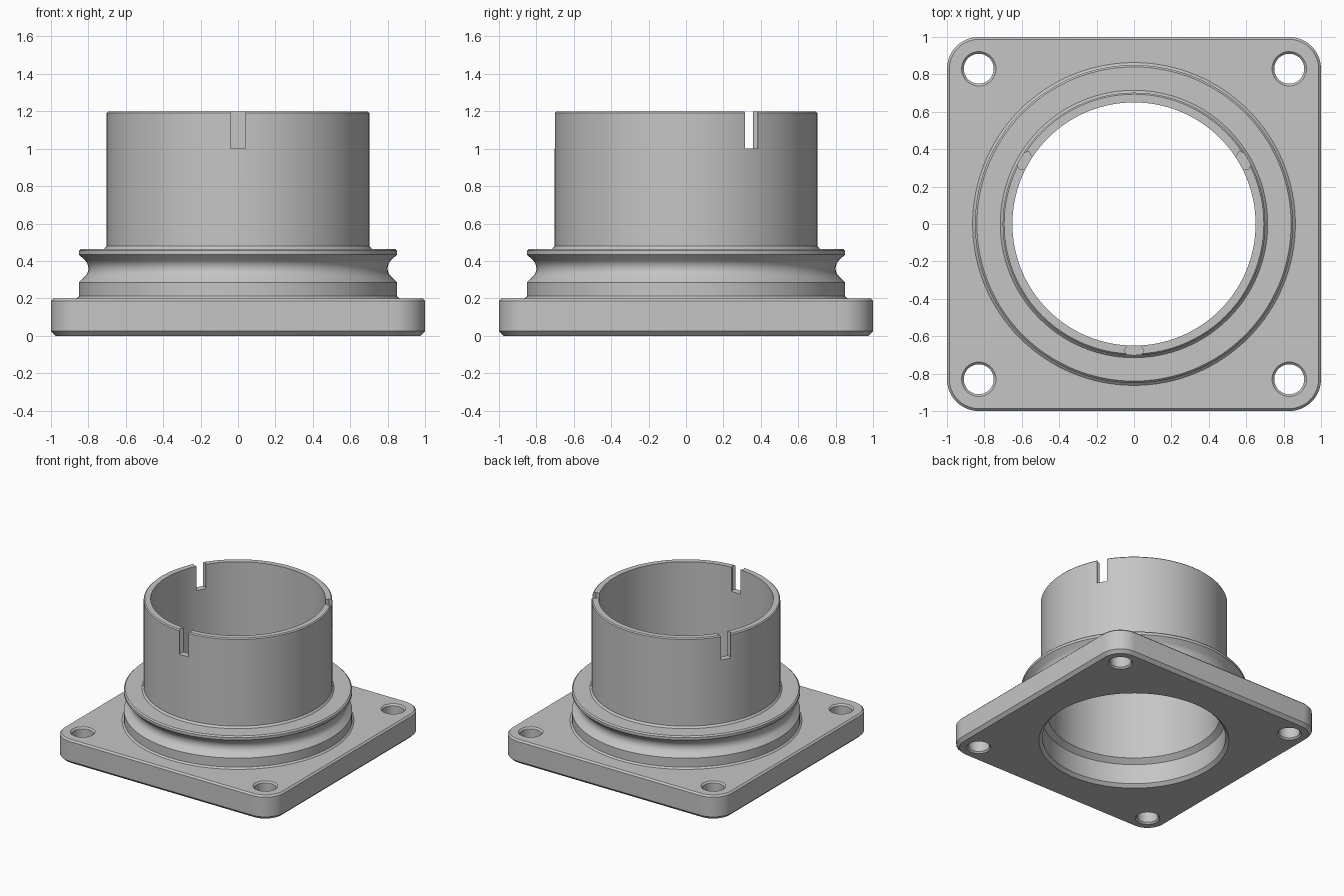
import bpy
import bmesh
from math import sin, cos, pi, radians
from mathutils import Matrix

SEGMENTS = 128

cube = bpy.data.objects.get("Cube")
if cube:
    bpy.data.objects.remove(cube, do_unlink=True)

grey = bpy.data.materials.new("plain_grey")
grey.use_nodes = True
colour = (0.56, 0.56, 0.56, 1)
grey.diffuse_color = colour
grey.node_tree.nodes["Principled BSDF"].inputs["Base Color"].default_value = colour


def loft(name, rings):
    """Closed solid through a stack of equal-length rings, bottom to top."""
    bm = bmesh.new()
    loops = [[bm.verts.new(p) for p in ring] for ring in rings]
    n = len(loops[0])
    for low, high in zip(loops, loops[1:]):
        for i in range(n):
            j = (i + 1) % n
            bm.faces.new((low[i], low[j], high[j], high[i]))
    bm.faces.new(loops[0][::-1])
    bm.faces.new(loops[-1])
    mesh = bpy.data.meshes.new(name)
    bm.to_mesh(mesh)
    bm.free()
    mesh.materials.append(grey)
    obj = bpy.data.objects.new(name, mesh)
    bpy.context.collection.objects.link(obj)
    return obj


def lathe(name, profile, x=0, y=0, segments=SEGMENTS):
    """Turned solid from (radius, height) pairs."""
    angles = [2 * pi * i / segments for i in range(segments)]
    return loft(name, [[(x + r * cos(a), y + r * sin(a), z) for a in angles]
                       for r, z in profile])


def rounded_square(inset, z, half=1.0, radius=0.17, steps=10):
    """Square outline with arc corners, drawn in by the inset."""
    c, r = half - radius, radius - inset
    points = []
    for k in range(4):
        corner = radians(45 + 90 * k)
        cx, cy = (c if cos(corner) > 0 else -c), (c if sin(corner) > 0 else -c)
        for s in range(steps + 1):
            a = radians(90) * (k + s / steps)
            points.append((cx + r * cos(a), cy + r * sin(a), z))
    return points


def combine(target, other, operation):
    """Apply a boolean and discard the tool object."""
    mod = target.modifiers.new(operation.title(), 'BOOLEAN')
    mod.operation = operation
    mod.solver = 'EXACT'
    mod.object = other
    bpy.context.view_layer.objects.active = target
    bpy.ops.object.modifier_apply(modifier=mod.name)
    bpy.data.objects.remove(other, do_unlink=True)


# Square mounting plate with chamfered edges
body = loft("flanged_collar", [rounded_square(*p) for p in (
    (0.025, 0), (0, 0.025), (0, 0.187), (0.013, 0.2))])

# Round collar with a concave groove, then the tube above it
groove = [(0.86 + 0.06 * cos(radians(a)), 0.36 - 0.06 * sin(radians(a)))
          for a in range(135, 226, 9)]
collar = lathe("collar", [(0.84, 0.1), (0.863, 0.19), (0.863, 0.2), (0.85, 0.212), (0.85, 0.286)]
               + groove
               + [(0.85, 0.434), (0.85, 0.455), (0.84, 0.465),
                  (0.715, 0.465), (0.702, 0.48), (0.702, 1.192), (0.694, 1.2)])
combine(body, collar, 'UNION')

# Stepped bore with a chamfered mouth and sloping shoulder
bore = lathe("bore_cutter", [(0.74, -0.025), (0.69, 0.025), (0.69, 0.19),
                             (0.65, 0.225), (0.65, 1.3)])
combine(body, bore, 'DIFFERENCE')

# Four countersunk bolt holes
for x in (-0.83, 0.83):
    for y in (-0.83, 0.83):
        hole = lathe("hole_cutter", [(0.102, -0.01), (0.08, 0.012), (0.08, 0.188),
                                     (0.102, 0.21)], x, y, 48)
        combine(body, hole, 'DIFFERENCE')

# Three slots in the tube rim, widest in the middle of the wall
slot_outline = [(0.6, -0.04), (0.657, -0.04), (0.677, -0.053), (0.697, -0.04), (0.76, -0.04),
                (0.76, 0.04), (0.697, 0.04), (0.677, 0.053), (0.657, 0.04), (0.6, 0.04)]
for angle in (30, 150, 270):
    slot = loft("slot_cutter", [[(x, y, z) for x, y in slot_outline] for z in (1.0, 1.3)])
    slot.data.transform(Matrix.Rotation(radians(angle), 4, 'Z'))
    combine(body, slot, 'DIFFERENCE')

# Smooth round walls, crisp edges
bpy.ops.object.select_all(action='DESELECT')
body.select_set(True)
bpy.context.view_layer.objects.active = body
bpy.ops.object.shade_smooth_by_angle(angle=radians(25))
